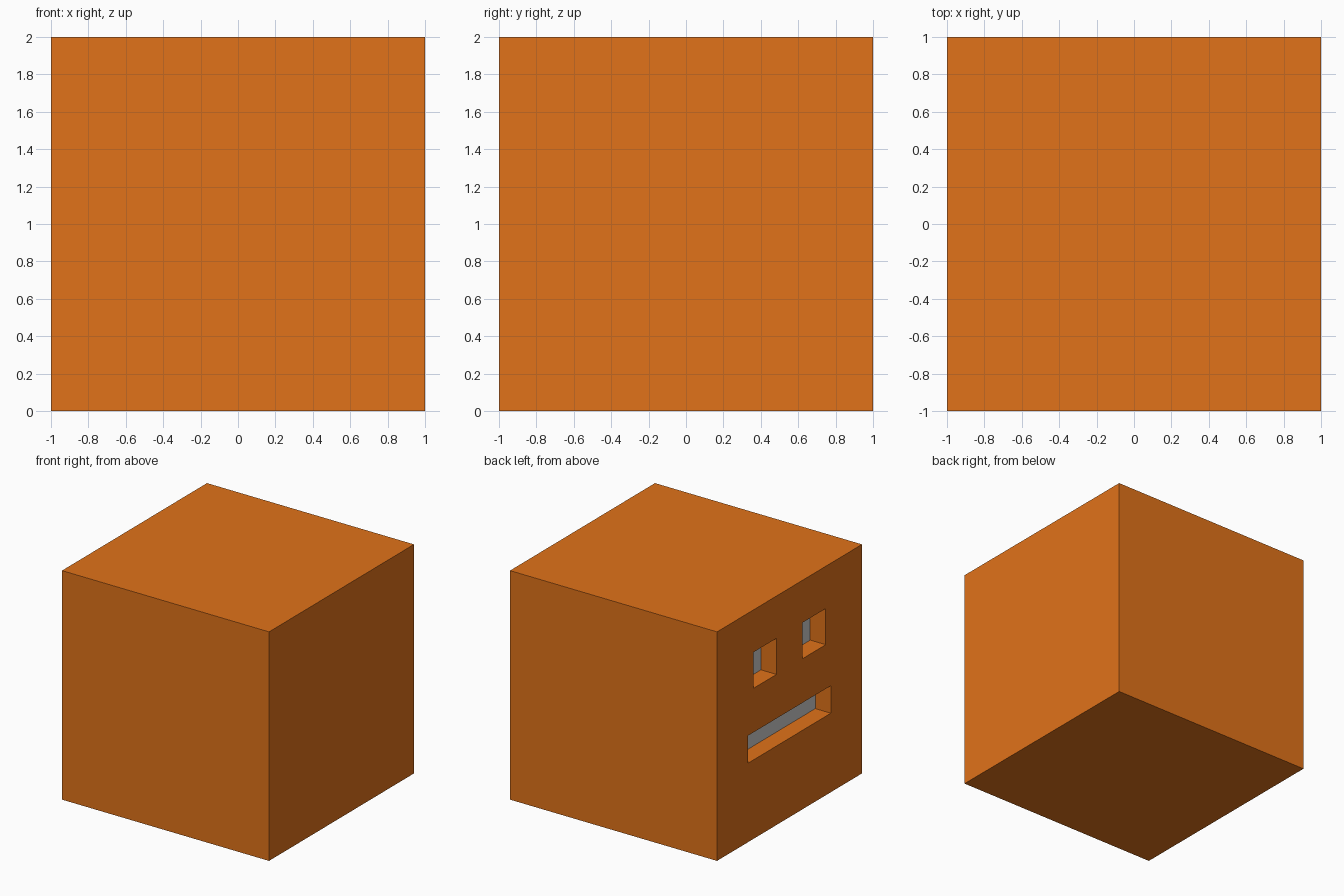
import bpy

if "Cube" in bpy.data.objects:
    bpy.data.objects.remove(bpy.data.objects["Cube"])

ORANGE = (0.75, 0.17, 0.01, 1)
GREY = (0.8, 0.8, 0.8, 1)
DEPTH = 0.15


def material(name, color):
    mat = bpy.data.materials.new(name)
    mat.diffuse_color = color
    mat.use_nodes = True
    mat.node_tree.nodes["Principled BSDF"].inputs["Base Color"].default_value = mat.diffuse_color
    return mat


def box(name, lo, hi):
    bpy.ops.mesh.primitive_cube_add(size=1, location=[(a + b) / 2 for a, b in zip(lo, hi)])
    obj = bpy.context.object
    obj.name = name
    obj.scale = [b - a for a, b in zip(lo, hi)]
    bpy.ops.object.transform_apply(location=True, rotation=True, scale=True)
    return obj


# Solid head block
head = box("head", (-1, -1, 0), (1, 1, 2))
head.data.materials.append(material("orange", ORANGE))
head.data.materials.append(material("grey", GREY))

# Recesses in the left side: (name, y min, y max, z min, z max)
recesses = [
    ("eye_cutter_a", 0.18, 0.50, 1.315, 1.63),
    ("eye_cutter_b", -0.50, -0.18, 1.315, 1.63),
    ("mouth_cutter", -0.57, 0.57, 0.69, 0.93),
]
for name, y0, y1, z0, z1 in recesses:
    cutter = box(name, (-1.2, y0, z0), (-1 + DEPTH, y1, z1))
    cutter.hide_render = True
    mod = head.modifiers.new(name, 'BOOLEAN')
    mod.operation = 'DIFFERENCE'
    mod.solver = 'EXACT'
    mod.object = cutter
    bpy.context.view_layer.objects.active = head
    bpy.ops.object.modifier_apply(modifier=name)
    bpy.data.objects.remove(cutter, do_unlink=True)

# Grey backs of the eyes and mouth
for face in head.data.polygons:
    is_back = face.normal.x < -0.9 and abs(face.center.x + 1 - DEPTH) < 0.01
    face.material_index = 1 if is_back else 0
